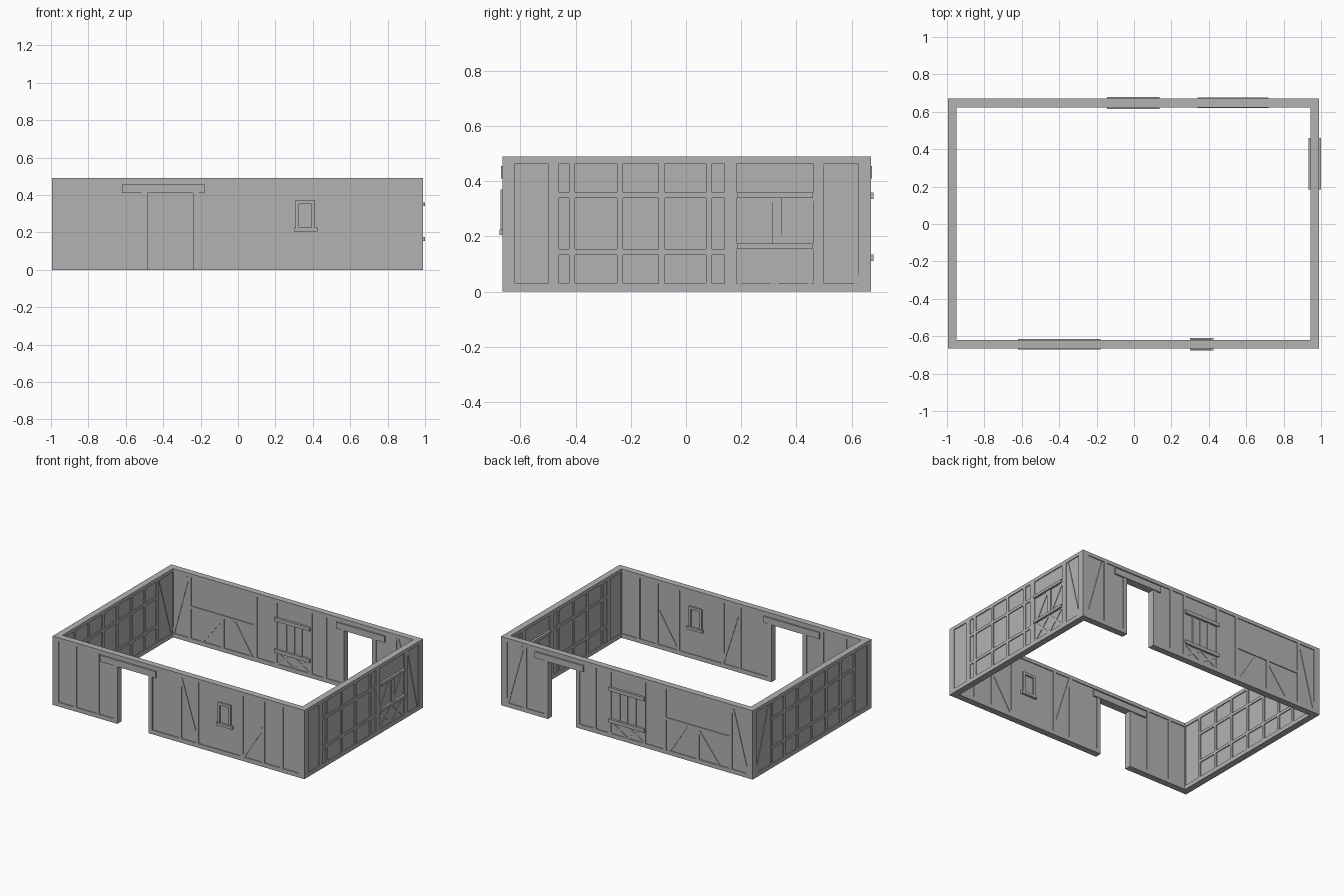
import bpy, bmesh, math
from mathutils import Matrix, Vector

if "Cube" in bpy.data.objects:
    bpy.data.objects.remove(bpy.data.objects["Cube"], do_unlink=True)

grey = bpy.data.materials.new("plain_grey")
grey.use_nodes = True
grey.diffuse_color = (0.45, 0.45, 0.45, 1)
grey.node_tree.nodes["Principled BSDF"].inputs["Base Color"].default_value = grey.diffuse_color

H, PANEL, TIMBER, BRACE, RAISED = 0.49, 0.034, 0.046, 0.042, 0.066
SILL, TOP = 0.03, 0.465


class Wall:
    """A straight wall drawn in (along, up) coordinates."""

    def __init__(self, name, centre, turned, start, end):
        self.name, self.start, self.end = name, start, end
        self.place = Matrix.Translation(centre)
        if turned:
            self.place = self.place @ Matrix.Rotation(math.pi / 2, 4, "Z")
        self.parts = {}

    def strip(self, part, a, b, width, depth):
        # A bar of the given width between two points of the wall
        bm = self.parts.setdefault(part, bmesh.new())
        d = Vector((b[0] - a[0], 0, b[1] - a[1]))
        mid = Vector(((a[0] + b[0]) / 2, 0, (a[1] + b[1]) / 2))
        turn = Matrix.Rotation(-math.atan2(d.z, d.x), 4, "Y")
        size = Matrix.Diagonal((d.length, depth, width, 1))
        bmesh.ops.create_cube(bm, size=1, matrix=self.place @ Matrix.Translation(mid) @ turn @ size)

    def block(self, part, u0, u1, z0, z1, depth):
        z = (z0 + z1) / 2
        self.strip(part, (u0, z), (u1, z), z1 - z0, depth)

    def post(self, u, z0=0, z1=H, width=0.022):
        self.block("posts", u - width / 2, u + width / 2, z0, z1, TIMBER)

    def rail(self, u0, u1, z, width=0.02):
        self.block("rails", u0, u1, z - width / 2, z + width / 2, TIMBER)

    def brace(self, a, b, width=0.02):
        self.strip("braces", a, b, width, BRACE)

    def cross(self, u0, u1, z0, z1):
        self.brace((u0, z0), (u1, z1), 0.015)
        self.brace((u0, z1), (u1, z0), 0.015)

    def base(self, door=None):
        # Plaster, sill and top plate, interrupted by an optional doorway
        spans = [(self.start, self.end)]
        if door:
            d0, d1, dz, l0, l1 = door
            spans = [(self.start, d0), (d1, self.end)]
            self.block("panels", d0, d1, dz, H, PANEL)
            self.block("lintel", l0, l1, dz, dz + 0.045, 0.056)
            for u in (d0 - 0.015, d1 + 0.015):
                self.post(u, 0, dz, 0.03)
        for u0, u1 in spans:
            self.block("panels", u0, u1, 0, H, PANEL)
            self.block("sill", u0, u1, 0, SILL, TIMBER)
        self.block("top_plate", self.start, self.end, TOP, H, TIMBER)

    def finish(self):
        for part, bm in self.parts.items():
            mesh = bpy.data.meshes.new(f"{self.name}_{part}")
            bm.to_mesh(mesh)
            bm.free()
            mesh.materials.append(grey)
            bpy.context.collection.objects.link(bpy.data.objects.new(mesh.name, mesh))


front = Wall("front_wall", (0, -0.643, 0), False, -0.995, 0.99)
back = Wall("back_wall", (0, 0.647, 0), False, -0.995, 0.99)
left = Wall("left_wall", (0.967, 0, 0), True, -0.625, 0.63)
right = Wall("right_wall", (-0.972, 0, 0), True, -0.625, 0.63)

# Corner posts of the long walls
for wall in (front, back):
    wall.post(-0.972, width=0.046)
    wall.post(0.967, width=0.046)

# Front wall: doorway, posts, braces and a small closed window
front.base((-0.485, -0.24, 0.41, -0.62, -0.18))
for u in (-0.82, -0.64, 0.01, 0.145, 0.495, 0.665, 0.81):
    front.post(u)
front.brace((0.01, 0.47), (0.145, 0.04))
front.brace((0.505, 0.03), (0.655, 0.27))
for u in (0.317, 0.403):
    front.block("window_frame", u - 0.009, u + 0.009, 0.21, 0.37, 0.058)
front.block("window_frame", 0.308, 0.412, 0.352, 0.37, 0.058)
front.block("window_sill", 0.30, 0.425, 0.205, 0.225, RAISED)

# Back wall: doorway, wide window with crossed braces below, braced bay
back.base((0.40, 0.62, 0.41, 0.34, 0.72))
for u in (-0.82, -0.30, -0.14, 0.135, 0.25, 0.80):
    back.post(u)
back.block("window_rails", -0.145, 0.135, 0.335, 0.36, RAISED)
back.block("window_rails", -0.145, 0.135, 0.11, 0.135, RAISED)
for u in (-0.065, 0.0, 0.06):
    back.post(u, 0.13, 0.34, 0.018)
for u in (-0.13, 0):
    back.cross(u, u + 0.125, SILL, 0.11)
back.rail(-0.81, -0.31, 0.25)
back.post(-0.56, SILL, 0.25)
back.brace((-0.33, 0.02), (-0.47, 0.24))
back.brace((-0.56, 0.24), (-0.73, 0.02))
back.brace((-0.835, 0.46), (-0.95, 0.03))
back.brace((0.82, 0.46), (0.94, 0.03))

# Left wall: panelled grid, braced window bay, corner bays
left.base()
for u, w in ((-0.48, 0.04), (0.162, 0.045), (0.48, 0.04)):
    left.post(u, width=w)
for u in (-0.413, -0.24, -0.088, 0.083):
    left.post(u)
for z in (0.35, 0.145):
    left.rail(-0.47, 0.15, z)
for z in (0.35, 0.165):
    left.block("window_rails", 0.185, 0.46, z - 0.01, z + 0.01, RAISED)
left.post(0.33, 0.17, 0.345, 0.035)
for u in (0.195, 0.34):
    left.brace((u, 0.17), (u + 0.115, 0.345), 0.025)
for u in (0.19, 0.325):
    left.cross(u, u + 0.13, SILL, 0.155)
left.brace((0.51, 0.46), (0.62, 0.03))

# Right wall: panelled grid with a braced corner
right.base()
for u in (-0.48, -0.32, -0.16, 0, 0.16, 0.31, 0.45):
    right.post(u)
for z in (0.35, 0.145):
    right.rail(-0.48, 0.45, z)
right.brace((0.48, 0.46), (0.62, 0.03))

for wall in (front, back, left, right):
    wall.finish()
